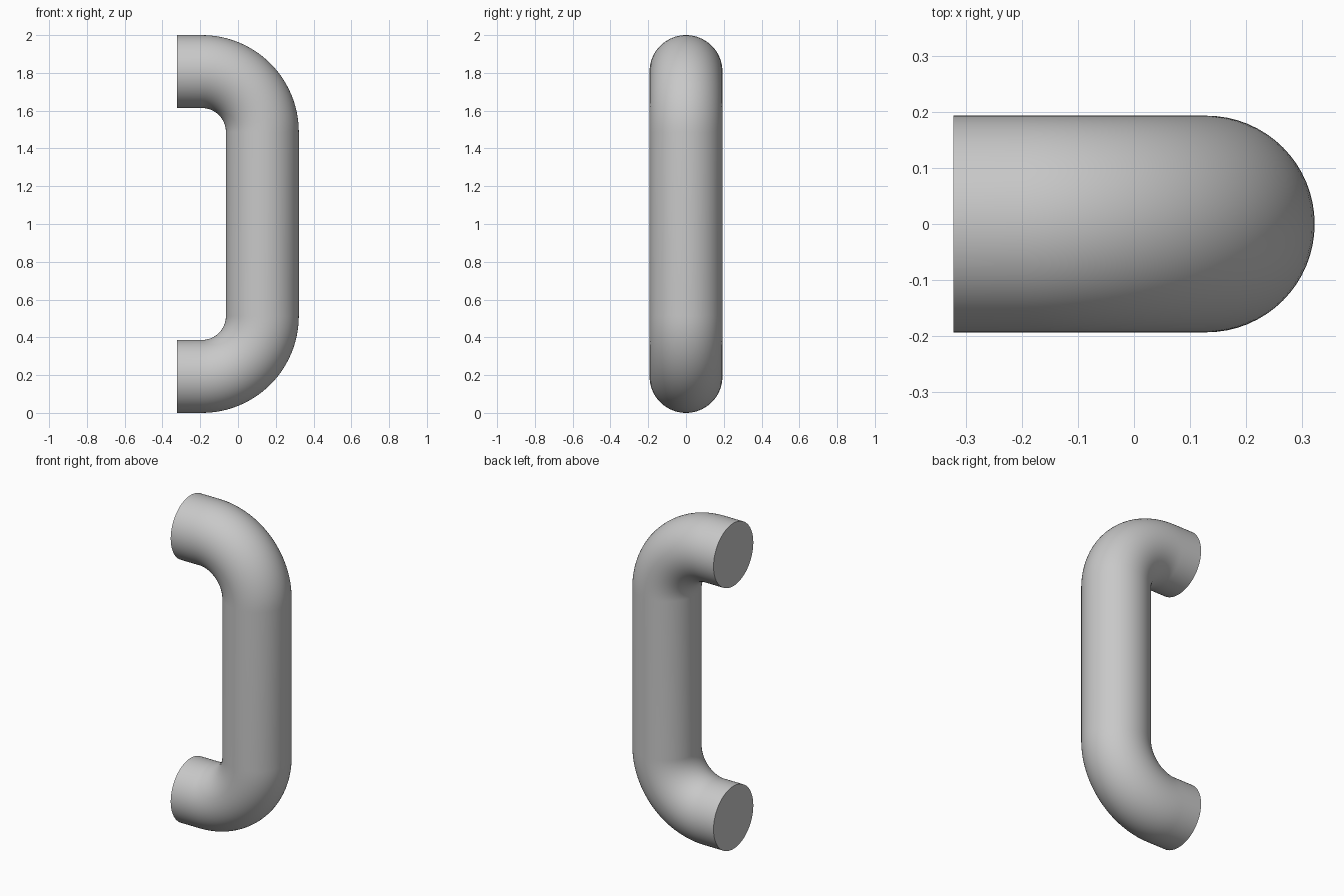
import bpy, bmesh
from math import sin, cos, pi, radians
from mathutils import Vector

cube = bpy.data.objects.get("Cube")
if cube:
    bpy.data.objects.remove(cube, do_unlink=True)

TUBE = 0.193            # tube radius
BEND = 0.32             # bend radius along the centre line
END_X = -0.322          # flat mounting ends
GRIP_X = 0.322 - TUBE   # centre of the upright grip
BEND_X = GRIP_X - BEND
SIDES, STEPS = 64, 24

grey = bpy.data.materials.new("plain grey")
grey.use_nodes = True
colour = (0.58, 0.58, 0.58, 1)
grey.diffuse_color = colour
grey.node_tree.nodes["Principled BSDF"].inputs["Base Color"].default_value = colour

# Centre line of the lower half as (point, outward direction), from foot to bend end
low = TUBE + BEND
path = [(Vector((END_X, 0, TUBE)), Vector((0, 0, -1)))]
for i in range(STEPS + 1):
    a = -pi / 2 + pi / 2 * i / STEPS
    out = Vector((cos(a), 0, sin(a)))
    path.append((Vector((BEND_X, 0, low)) + out * BEND, out))

# Upper half mirrors the lower one
path += [(Vector((p.x, 0, 2 - p.z)), Vector((o.x, 0, -o.z))) for p, o in reversed(path)]

# Sweep a circle along the path and close the two flat ends
bm = bmesh.new()
rings = []
for p, out in path:
    ring = []
    for k in range(SIDES):
        a = 2 * pi * k / SIDES
        ring.append(bm.verts.new(p + TUBE * (out * cos(a) + Vector((0, sin(a), 0)))))
    rings.append(ring)
for a, b in zip(rings, rings[1:]):
    for k in range(SIDES):
        n = (k + 1) % SIDES
        bm.faces.new((a[k], a[n], b[n], b[k]))
bm.faces.new(rings[0])
bm.faces.new(rings[-1])
bmesh.ops.recalc_face_normals(bm, faces=bm.faces[:])

mesh = bpy.data.meshes.new("pull_handle")
bm.to_mesh(mesh)
bm.free()
mesh.materials.append(grey)
handle = bpy.data.objects.new("pull_handle", mesh)
bpy.context.collection.objects.link(handle)

# Smooth tube with crisp end rims
bpy.ops.object.select_all(action="DESELECT")
handle.select_set(True)
bpy.context.view_layer.objects.active = handle
bpy.ops.object.shade_smooth_by_angle(angle=radians(40))
